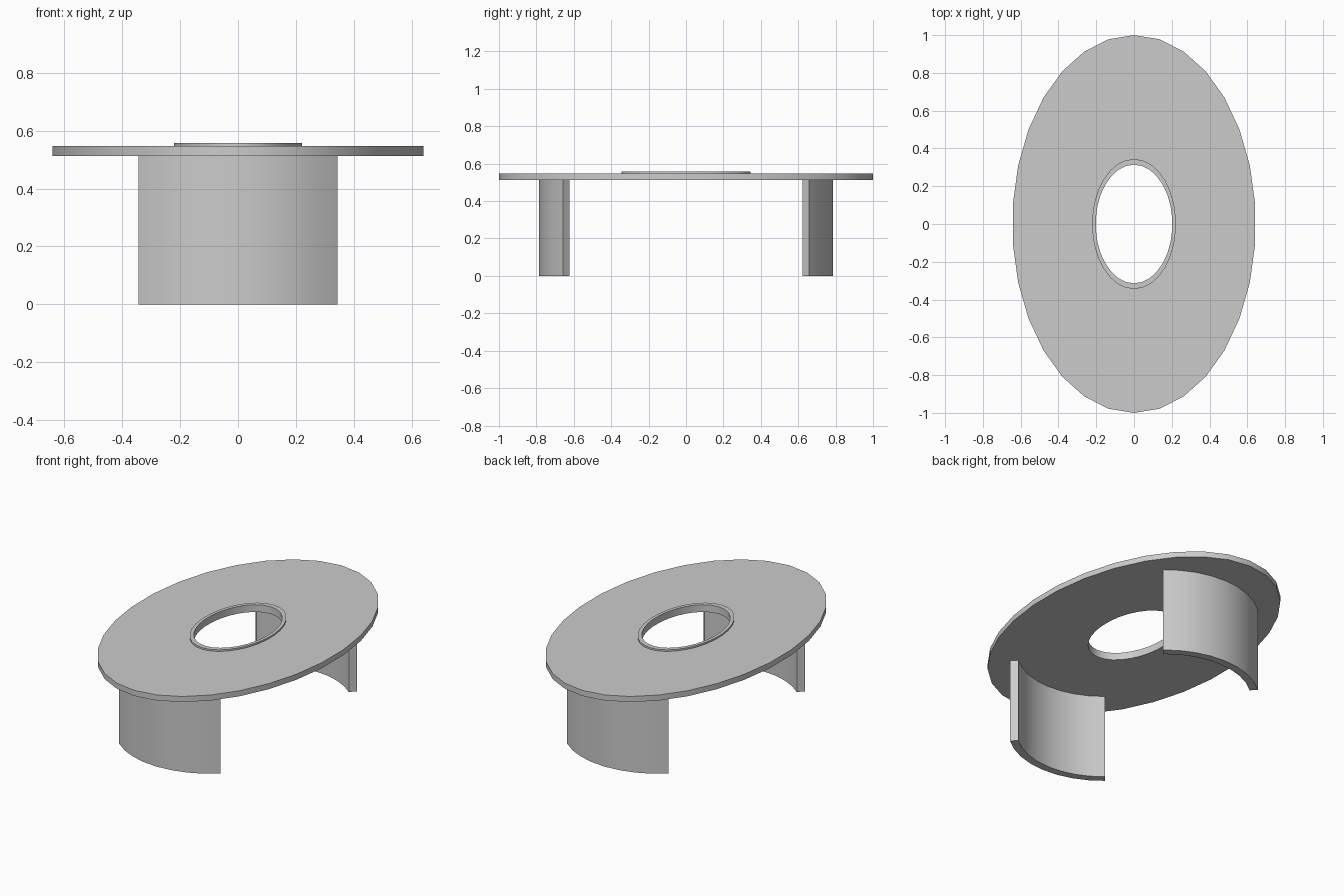
import bpy, bmesh
from math import sin, cos, pi, radians

if "Cube" in bpy.data.objects:
    bpy.data.objects.remove(bpy.data.objects["Cube"])


def finish(name, bm):
    bmesh.ops.recalc_face_normals(bm, faces=bm.faces)
    mesh = bpy.data.meshes.new(name)
    bm.to_mesh(mesh)
    bm.free()
    obj = bpy.data.objects.new(name, mesh)
    bpy.context.collection.objects.link(obj)
    bpy.ops.object.select_all(action='DESELECT')
    obj.select_set(True)
    bpy.context.view_layer.objects.active = obj
    bpy.ops.object.shade_smooth_by_angle(angle=radians(30))
    return obj


def loft(name, rings):
    """Closed loop of elliptical rings given as (radius x, radius y, z)."""
    n = 30
    bm = bmesh.new()
    loops = [[bm.verts.new((a * sin(2 * pi * i / n), b * cos(2 * pi * i / n), z))
              for i in range(n)] for a, b, z in rings]
    for k, lower in enumerate(loops):
        upper = loops[(k + 1) % len(loops)]
        for i in range(n):
            j = (i + 1) % n
            bm.faces.new((lower[i], lower[j], upper[j], upper[i]))
    return finish(name, bm)


def curved_leg(name, side):
    """Upright curved panel bulging outward towards side * y."""
    radius, thick, half, steps = 0.523, 0.046, radians(41), 8
    angles = [-half + 2 * half * i / steps for i in range(steps + 1)]
    centre = 0.787 - radius
    outline = [(radius, t) for t in angles]
    outline += [(radius - thick, t) for t in reversed(angles)]
    bm = bmesh.new()
    face = bm.faces.new([bm.verts.new((r * sin(t), side * (centre + r * cos(t)), 0))
                         for r, t in outline])
    res = bmesh.ops.extrude_face_region(bm, geom=[face], use_keep_orig=True)
    top = [v for v in res['geom'] if isinstance(v, bmesh.types.BMVert)]
    bmesh.ops.translate(bm, verts=top, vec=(0, 0, 0.513))
    return finish(name, bm)


# Oval top with central opening and raised lip around it
loft("oval_top", [(0.645, 1.0, 0.513), (0.645, 1.0, 0.547),
                  (0.222, 0.344, 0.547), (0.222, 0.344, 0.557),
                  (0.203, 0.314, 0.557), (0.203, 0.314, 0.513)])

# Two curved panel legs
curved_leg("front_leg", -1)
curved_leg("back_leg", 1)
